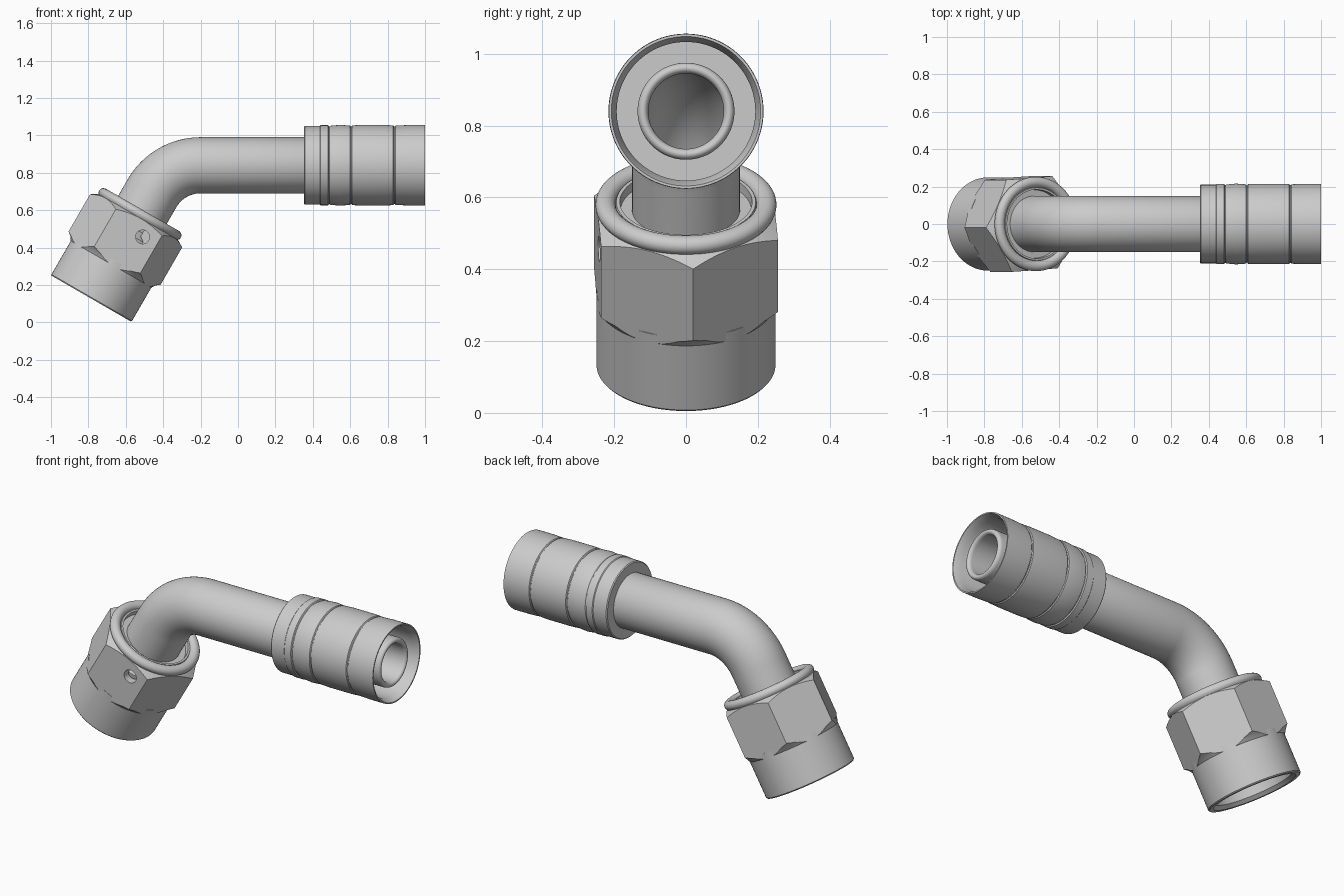
import bpy, bmesh, math
from mathutils import Vector

if "Cube" in bpy.data.objects:
    bpy.data.objects.remove(bpy.data.objects["Cube"])

N = 96
BEND_C, BEND_R, TILT = Vector((-0.2, 0, 0.54)), 0.30, math.radians(60)
NUT_D = Vector((math.cos(TILT), 0, math.sin(TILT)))
NUT_U = Vector((NUT_D.z, 0, -NUT_D.x))
NUT_BASE = BEND_C + BEND_R * Vector((-math.sin(TILT), 0, math.cos(TILT))) - 0.65 * NUT_D


def finish(ob):
    bpy.ops.object.select_all(action='DESELECT')
    ob.select_set(True)
    bpy.context.view_layer.objects.active = ob
    bpy.ops.object.shade_smooth_by_angle(angle=math.radians(28))


def rings(name, stations, n=N, phase=0.0, solid=False):
    """Skin circles given as (centre, tilt angle, radius); closed ring or capped solid."""
    bm = bmesh.new()
    loops = []
    for c, t, r in stations:
        u = Vector((math.sin(t), 0, -math.cos(t)))
        loops.append([bm.verts.new(c + r * (math.cos(a) * u + math.sin(a) * Vector((0, 1, 0))))
                      for a in (phase + 2 * math.pi * i / n for i in range(n))])
    count = len(loops)
    for k in range(count - 1 if solid else count):
        a, b = loops[k], loops[(k + 1) % count]
        for i in range(n):
            j = (i + 1) % n
            bm.faces.new((a[i], a[j], b[j], b[i]))
    if solid:
        bm.faces.new(loops[0])
        bm.faces.new(loops[-1])
    bmesh.ops.recalc_face_normals(bm, faces=bm.faces)
    me = bpy.data.meshes.new(name)
    bm.to_mesh(me)
    bm.free()
    ob = bpy.data.objects.new(name, me)
    bpy.context.collection.objects.link(ob)
    finish(ob)
    return ob


def nut_st(profile):
    return [(NUT_BASE + s * NUT_D, TILT, r) for s, r in profile]


def pipe_st(profile):
    return [(Vector((x, 0, 0.84)), 0.0, r) for x, r in profile]


def boolean(ob, cutter, op):
    m = ob.modifiers.new("cut", 'BOOLEAN')
    m.operation, m.object, m.solver = op, cutter, 'EXACT'
    bpy.context.view_layer.objects.active = ob
    bpy.ops.object.modifier_apply(modifier=m.name)
    bpy.data.objects.remove(cutter)


# bent tube with hollow bore, flared seat in the nut and rounded hose nipple
def bend(r):
    out = []
    for i in range(25):
        t = TILT * (1 - i / 24)
        out.append((BEND_C + BEND_R * Vector((-math.sin(t), 0, math.cos(t))), t, r))
    return out


lip = [(0.965 + 0.02 * math.sin(a), 0.12 - 0.015 * -math.cos(a))
       for a in (math.pi * i / 10 for i in range(11))]
outer = nut_st([(0.22, 0.15), (0.34, 0.20), (0.40, 0.20), (0.44, 0.15)]) + bend(0.15)
outer += pipe_st([(0.42, 0.15), (0.45, 0.135)] + lip)
inner = pipe_st([(0.45, 0.105)]) + bend(0.105)[::-1] + nut_st([(0.22, 0.105)])
rings("bent_tube", outer + inner)

# crimped hose ferrule
rings("ferrule", pipe_st([
    (0.352, 0.148), (0.352, 0.205), (0.357, 0.21), (0.438, 0.21), (0.442, 0.214),
    (0.482, 0.214), (0.486, 0.208), (0.490, 0.208), (0.494, 0.211), (0.545, 0.216),
    (0.598, 0.212), (0.602, 0.207), (0.606, 0.207), (0.610, 0.213), (0.65, 0.215),
    (0.79, 0.215), (0.830, 0.213), (0.834, 0.208), (0.838, 0.208), (0.842, 0.212),
    (0.91, 0.215), (1.0, 0.215), (1.0, 0.208), (0.96, 0.193), (0.46, 0.193), (0.46, 0.13)]))

# hexagonal part of the nut: prism trimmed by a turned chamfer ring
nut_hex = rings("nut_hex", nut_st([(0.15, 0.285), (0.60, 0.285)]),
                n=6, phase=math.radians(4), solid=True)
chamfer = rings("chamfer", nut_st([
    (0.205, 0.21), (0.205, 0.243), (0.216, 0.252), (0.235, 0.265), (0.252, 0.288),
    (0.478, 0.288), (0.504, 0.245), (0.504, 0.20), (0.42, 0.20), (0.40, 0.21)]))
boolean(nut_hex, chamfer, 'INTERSECT')

# small wire hole in the front flat
c = NUT_BASE + 0.423 * NUT_D + 0.073 * NUT_U
bpy.ops.mesh.primitive_cylinder_add(vertices=32, radius=0.037, depth=0.2,
                                    location=(c.x, -0.29, c.z), rotation=(math.pi / 2, 0, 0))
hole = bpy.context.object
hole.hide_render = True
boolean(nut_hex, hole, 'DIFFERENCE')
finish(nut_hex)

# round skirt of the nut
rings("nut_skirt", nut_st([(0.0, 0.244), (0.006, 0.249), (0.24, 0.249), (0.24, 0.205),
                           (0.02, 0.205), (0.0, 0.222)]))

# rounded collar on top of the nut, with a recessed lip around the tube
collar = [(0.522 + 0.026 * math.sin(a), 0.224 + 0.028 * math.cos(a))
          for a in (math.pi * (i / 14 * 1.1 - 0.15) for i in range(15))]
rings("nut_collar", nut_st([(0.49, 0.235)] + collar + [
    (0.532, 0.194), (0.532, 0.184), (0.505, 0.182), (0.505, 0.145), (0.49, 0.145)]))
